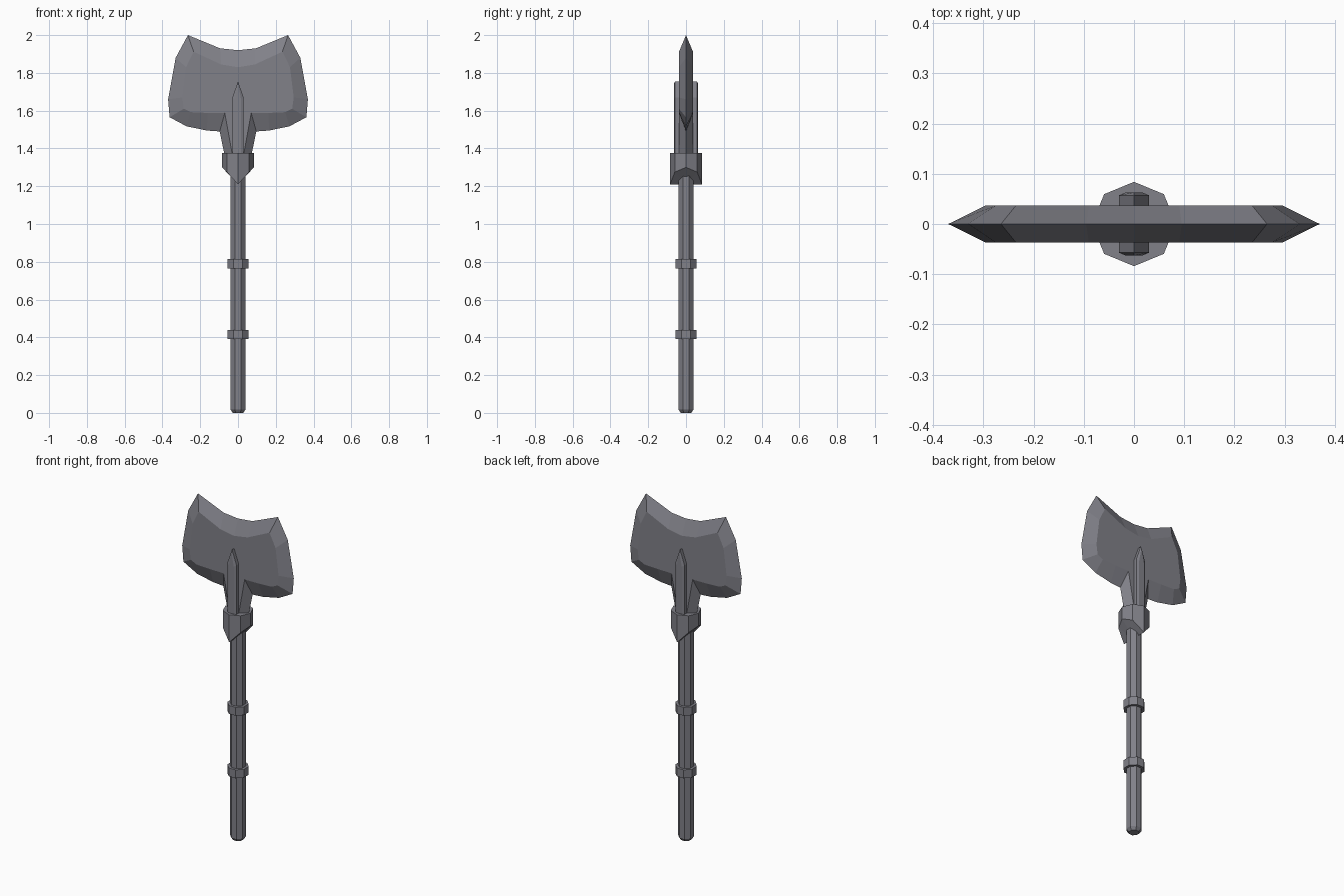
import bpy, bmesh, math

if "Cube" in bpy.data.objects:
    bpy.data.objects.remove(bpy.data.objects["Cube"])

steel = bpy.data.materials.new("dark steel grey")
steel.diffuse_color = (0.22, 0.22, 0.25, 1)
steel.use_nodes = True
steel.node_tree.nodes["Principled BSDF"].inputs["Base Color"].default_value = steel.diffuse_color


def make(name, verts, faces):
    mesh = bpy.data.meshes.new(name)
    mesh.from_pydata(verts, [], faces)
    bm = bmesh.new()
    bm.from_mesh(mesh)
    bmesh.ops.remove_doubles(bm, verts=bm.verts, dist=1e-5)
    bmesh.ops.recalc_face_normals(bm, faces=bm.faces)
    bm.to_mesh(mesh)
    bm.free()
    mesh.materials.append(steel)
    obj = bpy.data.objects.new(name, mesh)
    bpy.context.collection.objects.link(obj)
    return obj


def loft(name, loops, closed=False):
    """Bridge equal loops of points, capping both ends unless closed."""
    n, k = len(loops[0]), len(loops)
    faces = []
    for j in range(k if closed else k - 1):
        a, b = j * n, ((j + 1) % k) * n
        faces += [(a + i, a + (i + 1) % n, b + (i + 1) % n, b + i) for i in range(n)]
    if not closed:
        faces += [tuple(range(n)), tuple(range((k - 1) * n, k * n))]
    return make(name, [p for loop in loops for p in loop], faces)


def octagon(apothem, z):
    r = apothem / math.cos(math.pi / 8)
    return [(r * math.cos((i + .5) * math.pi / 4), r * math.sin((i + .5) * math.pi / 4), z)
            for i in range(8)]


def mirrored(half, y):
    """Full outline in the xz plane from its right half (first point at x = 0)."""
    pts = half + [(-x, z) for x, z in reversed(half) if x > 0]
    return [(x, y, z) for x, z in pts]


# Handle with chamfered butt
loft("handle", [octagon(.028, 0), octagon(.04, .018), octagon(.04, 1.4)])

# Two grip rings
for name, z in (("lower_ring", .39), ("upper_ring", .765)):
    loft(name, [octagon(.055, z), octagon(.055, z + .05)])

# Collar with a drooping point at front and back
top, low, under = [], [], []
for i in range(8):
    c, s = math.cos(i * math.pi / 4), math.sin(i * math.pi / 4)
    z_out = 1.30 if i % 4 == 0 else 1.21 if i % 2 == 0 else 1.275
    z_in = 1.25 if i % 4 == 0 else 1.21 if i % 2 == 0 else 1.24
    top.append((.084 * c, .084 * s, 1.375))
    low.append((.084 * c, .084 * s, z_out))
    under.append((.038 * c, .038 * s, z_in))
loft("collar", [top, low, under])

# Double blade: sharp outline at the middle, flat cheeks on both sides
edge = [(0, 1.92), (.095, 1.93), (.265, 2.0), (.33, 1.88), (.37, 1.66), (.362, 1.565),
        (.272, 1.517), (.165, 1.495), (.097, 1.49), (.066, 1.34)]
cheek = [(0, 1.83), (.09, 1.845), (.235, 1.912), (.275, 1.83), (.295, 1.67), (.287, 1.61),
         (.25, 1.592), (.16, 1.588), (.07, 1.587), (.025, 1.34)]
loft("double_blade", [mirrored(cheek, -.037), mirrored(edge, 0), mirrored(cheek, .037)])

# Pointed spine through the blade, with a slightly raised front and back
spine = [(0, 1.755), (.03, 1.67), (.03, 1.34)]
ridge = [(0, 1.745), (.016, 1.66), (.016, 1.34)]
loft("spine", [mirrored(ridge, -.063), mirrored(spine, -.057),
               mirrored(spine, .057), mirrored(ridge, .063)])
